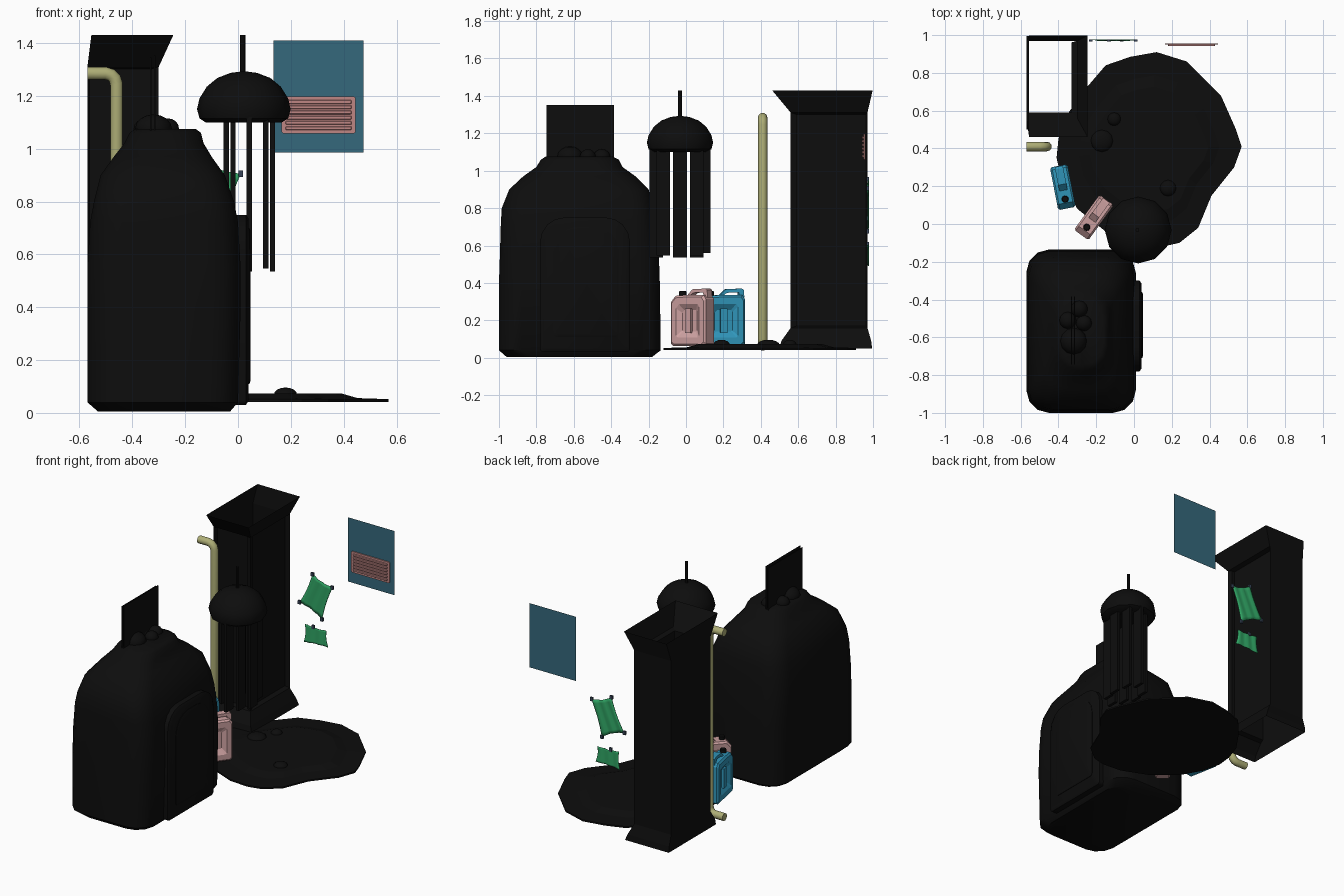
import bpy, bmesh, math
from mathutils import Vector, Matrix

if "Cube" in bpy.data.objects:
    bpy.data.objects.remove(bpy.data.objects["Cube"])


def mat(name, r, g, b):
    m = bpy.data.materials.new(name)
    m.diffuse_color = (r, g, b, 1)
    m.use_nodes = True
    m.node_tree.nodes["Principled BSDF"].inputs["Base Color"].default_value = m.diffuse_color
    return m


BLACK = mat("black", .004, .004, .004)
PINK = mat("pink", .62, .36, .36)
BLUE = mat("blue", .03, .31, .5)
OLIVE = mat("olive", .42, .42, .18)
TEAL = mat("teal", .035, .14, .2)
ROSE = mat("rose", .52, .24, .23)
GREEN = mat("green", .03, .38, .13)
SLATE = mat("slate", .04, .06, .1)


def finish(bm, name, m, angle=None):
    me = bpy.data.meshes.new(name)
    bm.to_mesh(me)
    bm.free()
    ob = bpy.data.objects.new(name, me)
    bpy.context.collection.objects.link(ob)
    me.materials.append(m)
    if angle:
        bpy.ops.object.select_all(action='DESELECT')
        ob.select_set(True)
        bpy.context.view_layer.objects.active = ob
        bpy.ops.object.shade_smooth_by_angle(angle=math.radians(angle))
    return ob


def loft(name, rings, m, caps=True, angle=None, inset=None):
    bm = bmesh.new()
    vs = [[bm.verts.new(p) for p in r] for r in rings]
    n = len(rings[0])
    rows = [[bm.faces.new((a[i], a[(i + 1) % n], b[(i + 1) % n], b[i])) for i in range(n)]
            for a, b in zip(vs, vs[1:])]
    if caps:
        bm.faces.new(vs[0][::-1])
        bm.faces.new(vs[-1])
        bmesh.ops.recalc_face_normals(bm, faces=bm.faces[:])
    if inset:
        row, cols, thick, depth = inset
        panel = [rows[row][c] for c in cols]
        for t, d in ((thick, 0), (.012, depth)):
            bmesh.ops.inset_individual(bm, faces=panel, thickness=t, depth=d)
    return finish(bm, name, m, angle)


def box(name, x0, x1, y0, y1, z0, z1, m):
    return loft(name, [[(x0, y0, z), (x1, y0, z), (x1, y1, z), (x0, y1, z)] for z in (z0, z1)], m)


def lathe(name, x, y, prof, m, n=16, angle=40):
    ang = [2 * math.pi * i / n for i in range(n)]
    return loft(name, [[(x + r * math.cos(a), y + r * math.sin(a), z) for a in ang] for r, z in prof],
                m, angle=angle)


def pebble(name, x, y, z, r, h):
    bm = bmesh.new()
    bmesh.ops.create_uvsphere(bm, u_segments=12, v_segments=8, radius=1,
                              matrix=Matrix.Translation((x, y, z)) @ Matrix.Diagonal((r, r, h, 1)))
    return finish(bm, name, BLACK, 60)


def rounded(a0, a1, b0, b1, r, n=4, lower=True):
    """Rounded rectangle as 2D points; the lower corners can stay nearly square."""
    pts = []
    for q, (ca, cb) in enumerate(((a1, b1), (a0, b1), (a0, b0), (a1, b0))):
        rr = r if lower or q < 2 else r * .15
        sa, sb = (-1 if ca == a1 else 1), (-1 if cb == b1 else 1)
        for i in range(n):
            t = math.pi / 2 * (q + i / (n - 1))
            pts.append((ca + sa * rr + rr * math.cos(t), cb + sb * rr + rr * math.sin(t)))
    return pts


# big sack body: z, x range, y range
LEVELS = [(.005, -.53, -.03, -.96, -.18), (.04, -.57, 0, -1, -.135), (.4, -.57, .01, -1, -.14),
          (.55, -.57, .01, -.995, -.145), (.72, -.56, 0, -.99, -.165), (.8, -.545, -.015, -.985, -.175),
          (.9, -.52, -.05, -.945, -.2), (.97, -.47, -.1, -.87, -.27), (1.02, -.43, -.13, -.8, -.34),
          (1.06, -.41, -.14, -.775, -.36), (1.075, -.39, -.16, -.75, -.39)]
loft("sack_body", [[(a, b, z) for a, b in rounded(x0, x1, y0, y1, .12)] for z, x0, x1, y0, y1 in LEVELS],
     BLACK, angle=40)

# side pocket with raised centre
for name, ext, steps in (("pocket", (-.78, -.3, .03, .75), ((-.05, 0), (.03, 0), (.04, .015))),
                         ("pocket_panel", (-.71, -.36, .11, .7), ((.02, 0), (.043, 0), (.048, .012)))):
    y0, y1, z0, z1 = ext
    loft(name, [[(x, a, b) for a, b in rounded(y0 + d, y1 - d, z0 + d, z1 - d, .13, 5, False)]
                for x, d in steps], BLACK, angle=40)

# contents of the sack: lumps and upright cards
for x, y, r in ((-.32, -.62, .07), (-.35, -.51, .045), (-.29, -.45, .045), (-.265, -.525, .042)):
    pebble("sack_lump", x, y, 1.075, r, .055 if r > .05 else .04)
box("card_back", -.333, -.328, -.745, -.385, .99, 1.345, BLACK)
box("card_front", -.318, -.313, -.745, -.385, .99, 1.352, BLACK)

# hollow flared column with recessed front and right faces
COL = [(.05, -.57, -.25, .5, .995), (.09, -.57, -.265, .51, .99), (.16, -.57, -.3, .56, .97),
       (1.31, -.57, -.3, .56, .97), (1.43, -.555, -.245, .46, .998)]
loft("hollow_column", [[(x0, y0, z), (x1, y0, z), (x1, y1, z), (x0, y1, z)] for z, x0, x1, y0, y1 in COL],
     BLACK, caps=False, inset=(2, (0, 1), .035, -.03))

# drain pipe with two elbows
cu = bpy.data.curves.new("drain_pipe", 'CURVE')
cu.dimensions = '3D'
cu.bevel_depth, cu.bevel_resolution, cu.use_fill_caps = .025, 3, True
half = [(-.57, 0), (-.5, 0), (-.48, .006), (-.466, .02), (-.46, .04)]
path = [(x, 1.285 - d) for x, d in half] + [(x, .063 + d) for x, d in half[::-1]]
sp = cu.splines.new('POLY')
sp.points.add(len(path) - 1)
for p, (x, z) in zip(sp.points, path):
    p.co = (x, .41, z, 1)
cu.materials.append(OLIVE)
bpy.context.collection.objects.link(bpy.data.objects.new("drain_pipe", cu))

# hanging dome with stem and strips
CX, CY = .022, -.032
lathe("dome", CX, CY, [(.145, 1.1), (.168, 1.115), (.177, 1.15), (.168, 1.19), (.14, 1.235),
                       (.1, 1.268), (.05, 1.287), (.012, 1.292)], BLACK, 12)
lathe("dome_stem", CX - .004, CY, [(.01, 1.27), (.01, 1.43)], BLACK, 8)
for i in range(8):
    a = math.pi * i / 4
    x, y = .043 + .088 * math.cos(a), CY + .127 * math.sin(a)
    box("hanging_strip", x - .01, x + .01, y - .037, y + .037, .535 + .012 * (i % 3), 1.12, BLACK)

# uneven ground disc with pebbles
OUT = [(.12, .91), (-.02, .885), (-.15, .84), (-.27, .7), (-.36, .57), (-.4, .45), (-.41, .35), (-.38, .22),
       (-.3, .08), (-.15, -.04), (.02, -.11), (.15, -.12), (.24, -.1), (.34, -.02), (.41, .15), (.53, .3),
       (.57, .41), (.54, .5), (.46, .68), (.28, .86)]
loft("ground_disc", [[(.08 + (x - .08) * s, .4 + (y - .4) * s, z) for x, y in OUT]
                     for s, z in ((.97, .042), (1, .042), (1, .052), (.76, .056), (.64, .073))], BLACK)
for x, y, r in ((-.17, .44, .06), (-.105, .555, .036), (.18, .19, .044)):
    pebble("ground_pebble", x, y, .069, r, .027)


# fuel cans: profile in length and height, lofted across the width
def fuel_can(label, m, x, y, deg):
    prof = [(-.115, .012), (-.1, 0), (.1, 0), (.115, .012), (.115, .25), (.1, .272), (-.02, .272),
            (-.085, .268), (-.115, .235)]
    steps = [(.42, .026), (.66, .047), (.92, .047), (1, .037)]
    steps = [(s, -v) for s, v in steps] + [(s, v) for s, v in steps[::-1]]
    parts = [loft(label + "_can_body", [[(u * s, v, .135 + (z - .135) * s) for u, z in prof]
                                        for s, v in steps], m)]
    for sgn in (-1, 1):
        parts.append(box(label + "_can_rib", -.018, .018, sgn * .034 - .008, sgn * .034 + .008, .07, .2, m))
    grip = [(-.03, .26), (-.012, .26), (.02, .284), (.085, .287), (.09, .26), (.115, .26), (.112, .3),
            (.1, .307), (.015, .303)]
    parts.append(loft(label + "_can_handle", [[(u, v, z) for u, z in grip] for v in (-.022, .022)], m))
    parts.append(lathe(label + "_can_cap", -.065, 0, [(.019, .25), (.019, .29), (.015, .294)], BLACK, 10))
    for p in parts:
        p.matrix_world = Matrix.Translation((x, y, .063)) @ Matrix.Rotation(math.radians(deg), 4, 'Z')


fuel_can("pink", PINK, -.212, .035, 54)
fuel_can("blue", BLUE, -.377, .195, 101)

# wall sheet with a slotted vent
bm = bmesh.new()
bm.faces.new([bm.verts.new((x, .958, z)) for x, z in ((.135, .985), (.475, .985), (.475, 1.41), (.135, 1.41))])
finish(bm, "wall_sheet", TEAL)
loft("vent_plate", [[(x, y, z) for x, z in rounded(.165, .445, 1.058, 1.197, .008)] for y in (.956, .949)], ROSE)
for i in range(6):
    z = 1.078 + i * .0198
    loft("vent_slat", [[(a, y, b) for a, b in rounded(.18 + d, .43 - d, z - .007 + d, z + .007 - d, .0045)]
                       for y, d in ((.952, 0), (.945, 0), (.942, .002))], ROSE)


# pinned cloths with pulled-in edges and soft folds
def cloth(name, corners, pins):
    c = [Vector(p) for p in corners]
    mid = sum(c, Vector((0, 0))) / 4
    n = 10
    bm = bmesh.new()
    g = []
    for j in range(n + 1):
        for i in range(n + 1):
            s, t = i / n, j / n
            p = (c[0] * (1 - s) + c[1] * s) * (1 - t) + (c[3] * (1 - s) + c[2] * s) * t
            pull = math.sin(math.pi * s) * abs(2 * t - 1) + math.sin(math.pi * t) * abs(2 * s - 1)
            p = mid + (p - mid) * (1 - .09 * pull)
            g.append(bm.verts.new((p.x, .972 + .003 * math.sin(5 * math.pi * s + t), p.y)))
    for j in range(n):
        for i in range(n):
            k = j * (n + 1) + i
            bm.faces.new((g[k], g[k + n + 1], g[k + n + 2], g[k + 1]))
    ob = finish(bm, name, GREEN, 40)
    ob.modifiers.new("thickness", 'SOLIDIFY').thickness = .003
    for x, z in pins:
        box(name + "_pin", x - .009, x + .009, .966, .978, z - .012, z + .012, SLATE)


big = [(-.135, .955), (.01, .905), (-.065, .675), (-.23, .745)]
cloth("large_cloth", big, big)
cloth("small_cloth", [(-.19, .61), (-.035, .605), (-.02, .5), (-.2, .49)], [(-.13, .608)])
